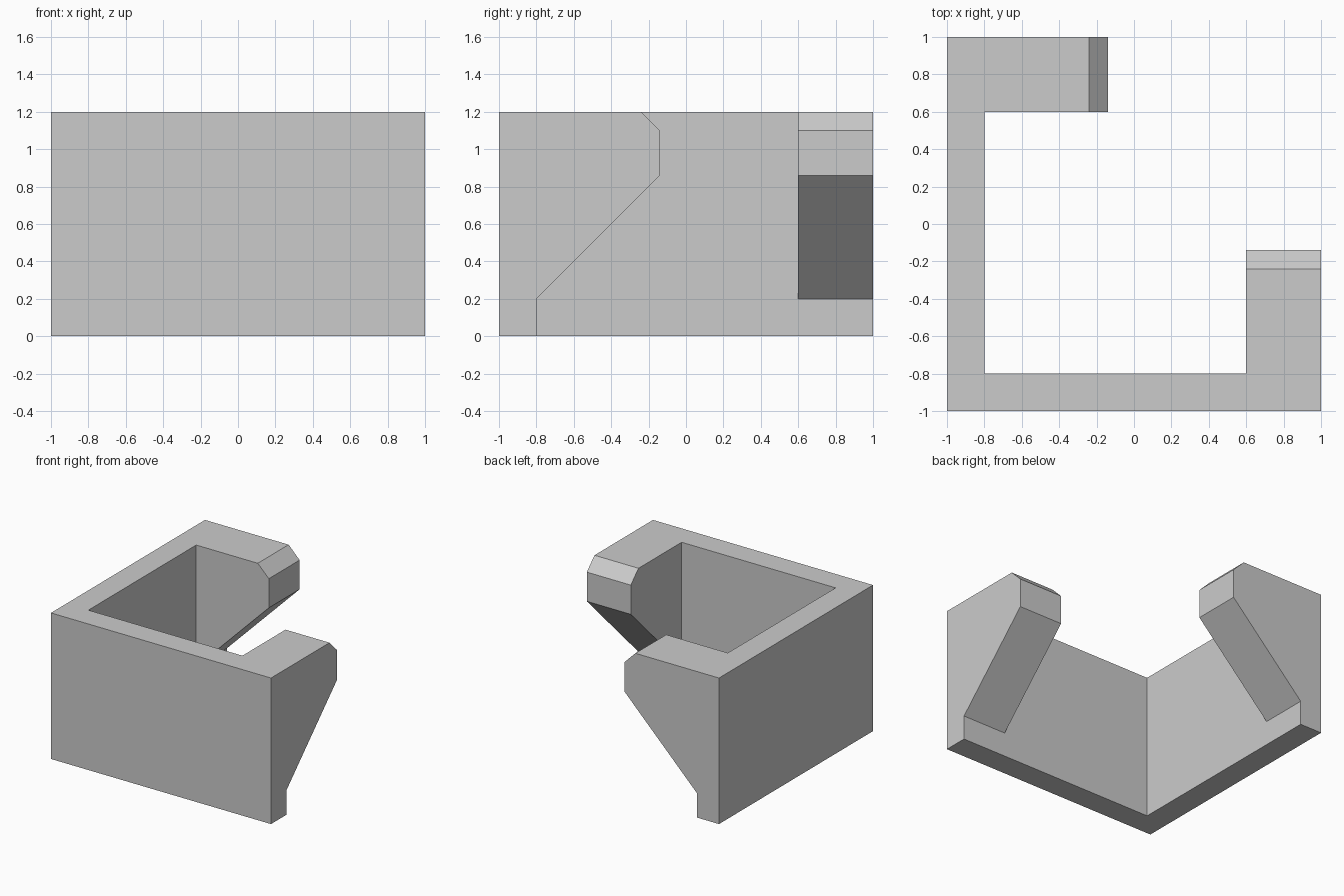
import bpy
import bmesh
from mathutils import Vector

cube = bpy.data.objects.get("Cube")
if cube:
    bpy.data.objects.remove(cube, do_unlink=True)

grey = bpy.data.materials.new("light_grey")
grey.use_nodes = True
colour = (0.6, 0.6, 0.6, 1)
grey.diffuse_color = colour
grey.node_tree.nodes["Principled BSDF"].inputs["Base Color"].default_value = colour


def prism(name, points, direction):
    """Extrude a planar outline into a closed solid."""
    bm = bmesh.new()
    face = bm.faces.new([bm.verts.new(p) for p in points])
    result = bmesh.ops.extrude_face_region(bm, geom=[face], use_keep_orig=True)
    verts = [v for v in result["geom"] if isinstance(v, bmesh.types.BMVert)]
    bmesh.ops.translate(bm, verts=verts, vec=Vector(direction))
    bmesh.ops.recalc_face_normals(bm, faces=bm.faces)
    mesh = bpy.data.meshes.new(name)
    bm.to_mesh(mesh)
    bm.free()
    mesh.materials.append(grey)
    obj = bpy.data.objects.new(name, mesh)
    bpy.context.collection.objects.link(obj)
    return obj


# L-shaped corner wall
plan = [(-1, -1), (1, -1), (1, -0.8), (-0.8, -0.8), (-0.8, 1), (-1, 1)]
bracket = prism("corner_bracket", [(x, y, 0) for x, y in plan], (0, 0, 1.2))

# Sloped arms with chamfered tips, one at each wall end
profile = [(-1, 0), (-0.8, 0), (-0.8, 0.2), (-0.14, 0.86),
           (-0.14, 1.1), (-0.24, 1.2), (-1, 1.2)]
arms = [
    prism("left_arm", [(0.6, s, z) for s, z in profile], (0.4, 0, 0)),
    prism("back_arm", [(s, 0.6, z) for s, z in profile], (0, 0.4, 0)),
]

# Fuse the arms into the wall as one solid
for arm in arms:
    union = bracket.modifiers.new("join_" + arm.name, "BOOLEAN")
    union.operation = "UNION"
    union.solver = "EXACT"
    union.object = arm
    arm.hide_render = True
bpy.context.view_layer.update()
graph = bpy.context.evaluated_depsgraph_get()
solid = bpy.data.meshes.new_from_object(bracket.evaluated_get(graph))
bracket.modifiers.clear()
bracket.data = solid
for arm in arms:
    bpy.data.objects.remove(arm, do_unlink=True)

# Tidy flat faces
bm = bmesh.new()
bm.from_mesh(solid)
bmesh.ops.remove_doubles(bm, verts=bm.verts, dist=0.0001)
bmesh.ops.dissolve_limit(bm, angle_limit=0.01, verts=bm.verts, edges=bm.edges)
bm.to_mesh(solid)
bm.free()
